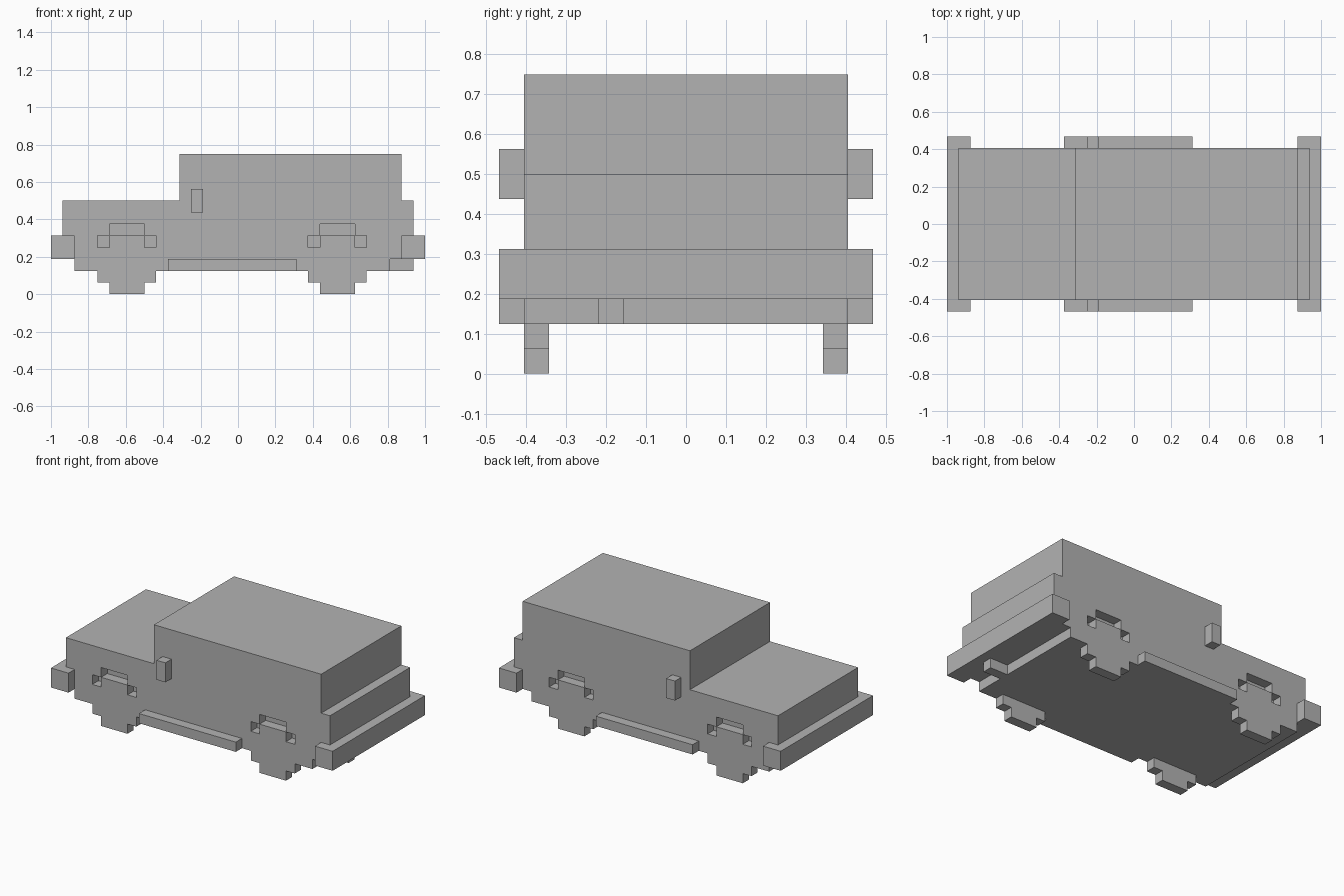
import bpy
import bmesh

U = 1 / 16  # one block

cube = bpy.data.objects.get("Cube")
if cube:
    bpy.data.objects.remove(cube, do_unlink=True)

grey = bpy.data.materials.new("plain grey")
grey.use_nodes = True
colour = (0.45, 0.45, 0.45, 1)
grey.diffuse_color = colour
grey.node_tree.nodes["Principled BSDF"].inputs["Base Color"].default_value = colour


def extrude(name, outline, y0, y1):
    """Extrude an x-z outline (in blocks) from y0 to y1."""
    bm = bmesh.new()
    face = bm.faces.new([bm.verts.new((x * U, y0 * U, z * U)) for x, z in outline])
    out = bmesh.ops.extrude_face_region(bm, geom=[face])
    moved = [v for v in out["geom"] if isinstance(v, bmesh.types.BMVert)]
    bmesh.ops.translate(bm, verts=moved, vec=(0, (y1 - y0) * U, 0))
    bmesh.ops.recalc_face_normals(bm, faces=bm.faces)
    mesh = bpy.data.meshes.new(name)
    bm.to_mesh(mesh)
    bm.free()
    mesh.materials.append(grey)
    obj = bpy.data.objects.new(name, mesh)
    bpy.context.collection.objects.link(obj)
    return obj


def box(name, x0, x1, y0, y1, z0, z1):
    return extrude(name, [(x0, z0), (x1, z0), (x1, z1), (x0, z1)], y0, y1)


def arch(c):
    """Stepped wheel opening, front to back, centred on x = c."""
    return [(c - 2.5, 2), (c - 2.5, 5), (c - 1.5, 5), (c - 1.5, 6),
            (c + 1.5, 6), (c + 1.5, 5), (c + 2.5, 5), (c + 2.5, 2)]


def wheel(c):
    """Stepped disc, centred on x = c."""
    half = [(1.5, 0), (1.5, 1), (2.5, 1), (2.5, 4), (1.5, 4), (1.5, 5)]
    return [(c + x, z) for x, z in half] + [(c - x, z) for x, z in reversed(half)]


AXLES = {"front": -9.5, "rear": 8.5}
upper = [(13, 2), (13, 3), (15, 3), (15, 8), (14, 8), (14, 12),
         (-5, 12), (-5, 8), (-15, 8), (-15, 3), (-14, 3), (-14, 2)]
panel = upper + arch(AXLES["front"]) + arch(AXLES["rear"])

# Body core, bumpers and exhaust
extrude("body_core", upper, -5.5, 5.5)
box("front_bumper", -16, -14, -7.5, 7.5, 3, 5)
box("rear_bumper", 14, 16, -7.5, 7.5, 3, 5)
box("exhaust", 13, 15, -3.5, -2.5, 2, 3)

# Parts repeated on both sides
for side, s in (("near", -1), ("far", 1)):
    extrude(side + "_side_panel", panel, s * 5.5, s * 6.5)
    box(side + "_sill", -6, 5, s * 6.5, s * 7.5, 2, 3)
    box(side + "_mirror", -4, -3, s * 6.5, s * 7.5, 7, 9)
    for end, c in AXLES.items():
        extrude(f"{side}_{end}_wheel", wheel(c), s * 5.5, s * 6.5)
